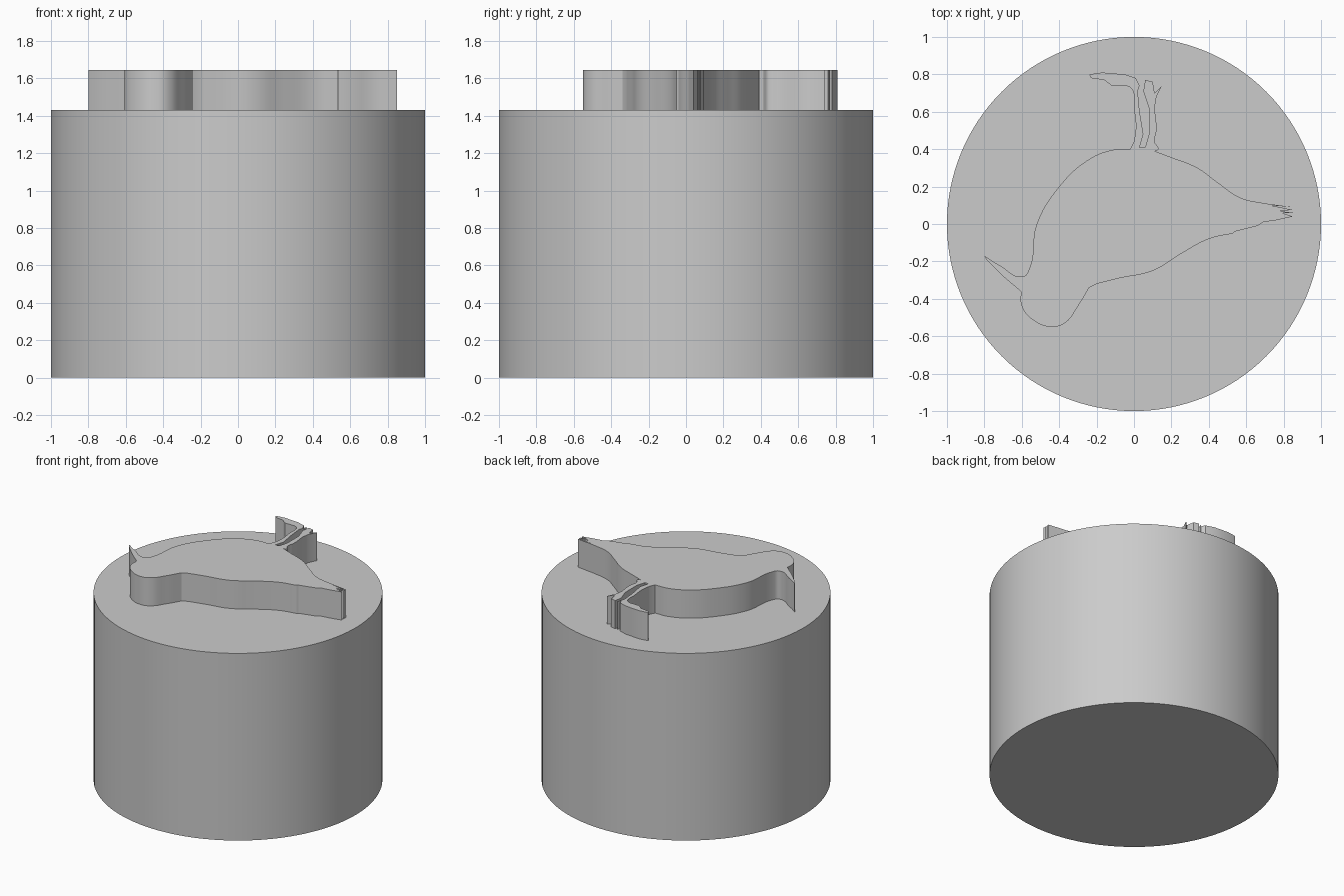
import bpy
import bmesh

# Remove the default cube only
default_cube = bpy.data.objects.get("Cube")
if default_cube:
    bpy.data.objects.remove(default_cube, do_unlink=True)

BASE_HEIGHT = 1.43
TOP_HEIGHT = 1.645
EMBED = 0.02

# Single plain grey finish
grey = bpy.data.materials.new("plain_grey")
grey.use_nodes = True
grey_value = (0.6, 0.6, 0.6, 1)
grey.diffuse_color = grey_value
grey.node_tree.nodes["Principled BSDF"].inputs["Base Color"].default_value = grey_value


def select_only(obj):
    bpy.ops.object.select_all(action="DESELECT")
    obj.select_set(True)
    bpy.context.view_layer.objects.active = obj


def finish(obj, name):
    """Name the part, colour it and smooth it while keeping its rims sharp."""
    obj.name = name
    obj.data.name = name
    obj.data.materials.clear()
    obj.data.materials.append(grey)
    select_only(obj)
    bpy.ops.object.shade_smooth_by_angle(angle=0.5)


def raised_outline(name, strokes, bottom, top):
    """Extrude a closed outline made of (style, points) strokes.

    Round strokes are smooth between their end points; sharp strokes are
    straight from corner to corner.
    """
    curve = bpy.data.curves.new(name, "CURVE")
    curve.dimensions = "2D"
    curve.fill_mode = "BOTH"
    curve.extrude = (top - bottom) / 2
    curve.resolution_u = 6
    spline = curve.splines.new("BEZIER")
    total = sum(len(points) for style, points in strokes)
    spline.bezier_points.add(total - 1)
    spline.use_cyclic_u = True

    knots = iter(spline.bezier_points)
    for style, points in strokes:
        for index, (x, y) in enumerate(points):
            at_end = index in (0, len(points) - 1)
            handle = "VECTOR" if style == "sharp" or at_end else "AUTO"
            knot = next(knots)
            knot.co = (x, y, 0)
            knot.handle_left_type = handle
            knot.handle_right_type = handle

    obj = bpy.data.objects.new(name, curve)
    bpy.context.collection.objects.link(obj)
    obj.location.z = (top + bottom) / 2
    select_only(obj)
    bpy.ops.object.convert(target="MESH")
    obj = bpy.context.object

    # Weld the caps to the walls
    mesh = bmesh.new()
    mesh.from_mesh(obj.data)
    bmesh.ops.remove_doubles(mesh, verts=mesh.verts, dist=0.0005)
    bmesh.ops.recalc_face_normals(mesh, faces=mesh.faces)
    mesh.to_mesh(obj.data)
    mesh.free()
    finish(obj, name)
    return obj


# Round drum
bpy.ops.mesh.primitive_cylinder_add(
    vertices=128, radius=1, depth=BASE_HEIGHT, location=(0, 0, BASE_HEIGHT / 2))
finish(bpy.context.object, "drum_base")

# Bird silhouette, followed clockwise from the beak tip
beak_and_belly = [(-.8, -.17), (-.72, -.22), (-.59, -.28), (-.56, -.24),
                  (-.52, 0), (-.4, .2), (-.25, .34), (-.12, .395), (-.02, .4)]
long_leg = [(0, .44), (.01, .52), (0, .62), (-.01, .72), (-.04, .74)]
long_foot = [(-.12, .74), (-.16, .77), (-.23, .78), (-.24, .8), (-.17, .81),
             (-.05, .8), (.01, .78), (.03, .74), (.04, .77)]
leg_gap = [(.02, .71), (.03, .6), (.05, .48), (.03, .41), (.06, .41),
           (.08, .48), (.08, .62), (.05, .71)]
short_foot = [(.06, .77), (.1, .76), (.11, .7), (.15, .74), (.12, .68)]
short_leg = [(.11, .62), (.12, .5), (.11, .44), (.13, .4), (.11, .39)]
rump = [(.19, .36), (.34, .3), (.45, .22), (.57, .14), (.7, .11)]
tail = [(.85, .09), (.73, .1), (.85, .075), (.77, .07), (.85, .06), (.79, .06),
        (.85, .04), (.76, .02), (.69, .01), (.66, -.01), (.54, -.04)]
back = [(.53, -.05), (.4, -.08), (.25, -.16), (.1, -.25), (-.08, -.29), (-.2, -.32)]
head = [(-.24, -.34), (-.3, -.44), (-.37, -.53), (-.44, -.55), (-.53, -.52),
        (-.6, -.44), (-.605, -.36)]
lower_beak = [(-.7, -.28), (-.79, -.19)]

raised_outline("bird_relief", [
    ("round", beak_and_belly),
    ("round", long_leg),
    ("sharp", long_foot),
    ("sharp", leg_gap),
    ("sharp", short_foot),
    ("round", short_leg),
    ("round", rump),
    ("sharp", tail),
    ("round", back),
    ("round", head),
    ("sharp", lower_beak),
], BASE_HEIGHT - EMBED, TOP_HEIGHT)
